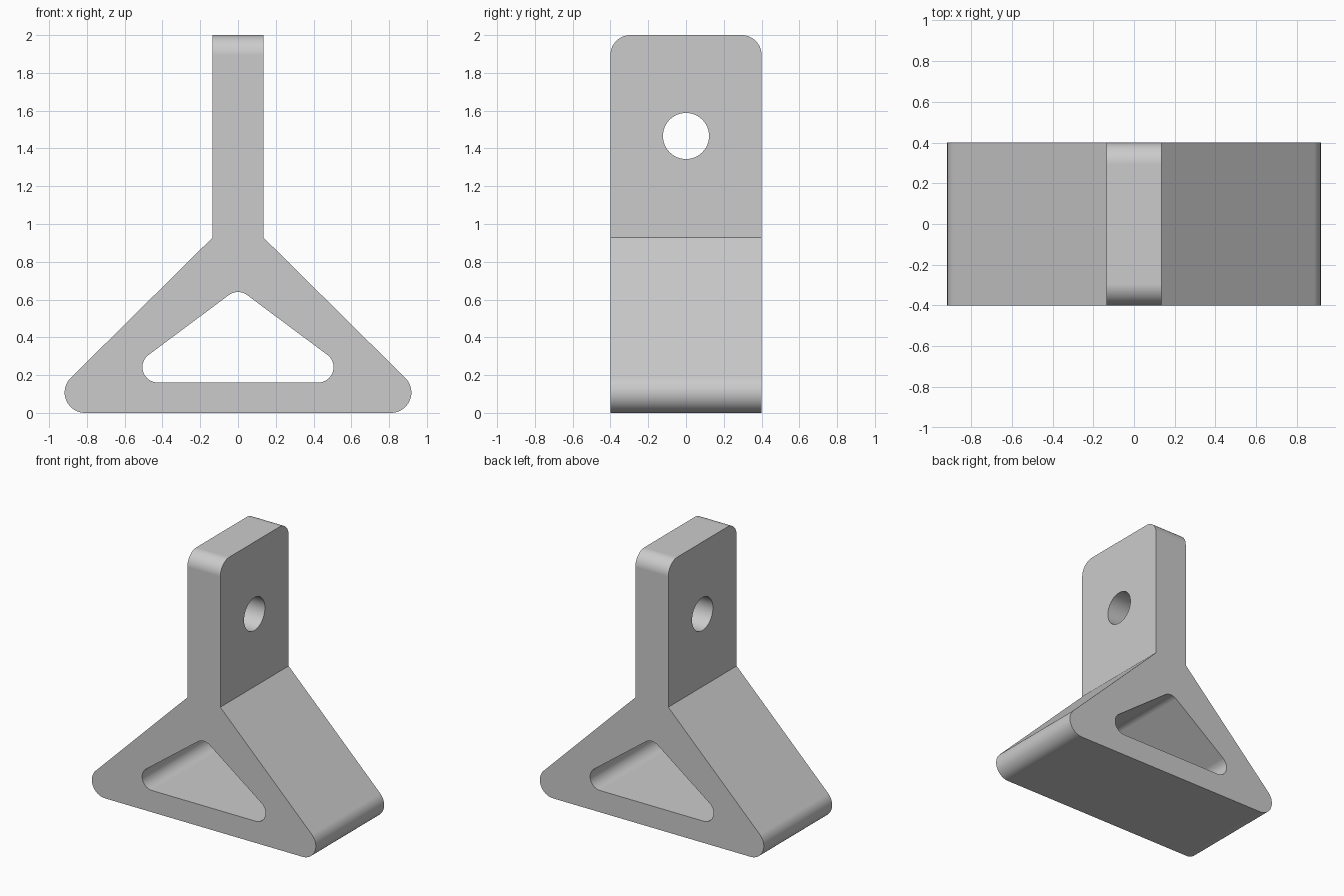
import bpy, bmesh
from math import cos, sin, radians, pi
from mathutils import Vector

if "Cube" in bpy.data.objects:
    bpy.data.objects.remove(bpy.data.objects["Cube"])


def arc(cx, cz, r, a0, a1, n=16):
    """Points on an arc, angles in degrees."""
    return [(cx + r * cos(radians(a0 + (a1 - a0) * i / n)),
             cz + r * sin(radians(a0 + (a1 - a0) * i / n))) for i in range(n + 1)]


def mirrored(right):
    """Close a right-hand half outline (bottom to top) with its mirror image."""
    return right + [(-x, z) for x, z in reversed(right) if abs(x) > 1e-5]


def prism(name, outline, axis, depth):
    """Extrude an outline symmetrically along x or y."""
    bm = bmesh.new()
    place = (lambda u, z: (u, -depth / 2, z)) if axis == 'y' else (lambda u, z: (-depth / 2, u, z))
    face = bm.faces.new([bm.verts.new(place(u, z)) for u, z in outline])
    geom = bmesh.ops.extrude_face_region(bm, geom=[face])['geom']
    shift = Vector((0, depth, 0)) if axis == 'y' else Vector((depth, 0, 0))
    bmesh.ops.translate(bm, vec=shift, verts=[g for g in geom if isinstance(g, bmesh.types.BMVert)])
    bmesh.ops.recalc_face_normals(bm, faces=bm.faces)
    mesh = bpy.data.meshes.new(name)
    bm.to_mesh(mesh)
    bm.free()
    obj = bpy.data.objects.new(name, mesh)
    bpy.context.collection.objects.link(obj)
    return obj


def apply_boolean(obj, other, operation):
    mod = obj.modifiers.new(other.name, 'BOOLEAN')
    mod.operation, mod.solver, mod.object = operation, 'EXACT', other
    bpy.context.view_layer.objects.active = obj
    bpy.ops.object.modifier_apply(modifier=mod.name)
    bpy.data.objects.remove(other)


# Bracket body: triangular foot with rounded toes and an upright tab
bracket = prism("bracket", mirrored(arc(0.81, 0.108, 0.108, -90, 45.2) + [(0.135, 0.928), (0.135, 2.0)]),
                'y', 0.8)

# Round the two top corners of the tab
bm = bmesh.new()
bm.from_mesh(bracket.data)
top = [e for e in bm.edges
       if all(v.co.z > 1.99 for v in e.verts) and abs(e.verts[0].co.y - e.verts[1].co.y) < 0.01]
bmesh.ops.bevel(bm, geom=top, offset=0.105, segments=14, profile=0.5, affect='EDGES')
bm.to_mesh(bracket.data)
bm.free()

# Rounded triangular window through the foot
window = prism("window_cutter",
               mirrored(arc(0.425, 0.242, 0.081, -90, 53.3) + arc(0, 0.559, 0.081, 53.3, 90, 8)),
               'y', 1.2)
apply_boolean(bracket, window, 'DIFFERENCE')

# Bolt hole through the tab
bolt_hole = prism("bolt_hole_cutter", arc(0, 1.466, 0.122, 0, 360, 64)[:-1], 'x', 0.6)
apply_boolean(bracket, bolt_hole, 'DIFFERENCE')

# Smooth rounds, crisp edges, flat large faces
bpy.ops.object.select_all(action='DESELECT')
bracket.select_set(True)
bpy.context.view_layer.objects.active = bracket
bpy.ops.object.shade_smooth_by_angle(angle=radians(30))
weighted = bracket.modifiers.new("weighted_normals", 'WEIGHTED_NORMAL')
weighted.keep_sharp = True
